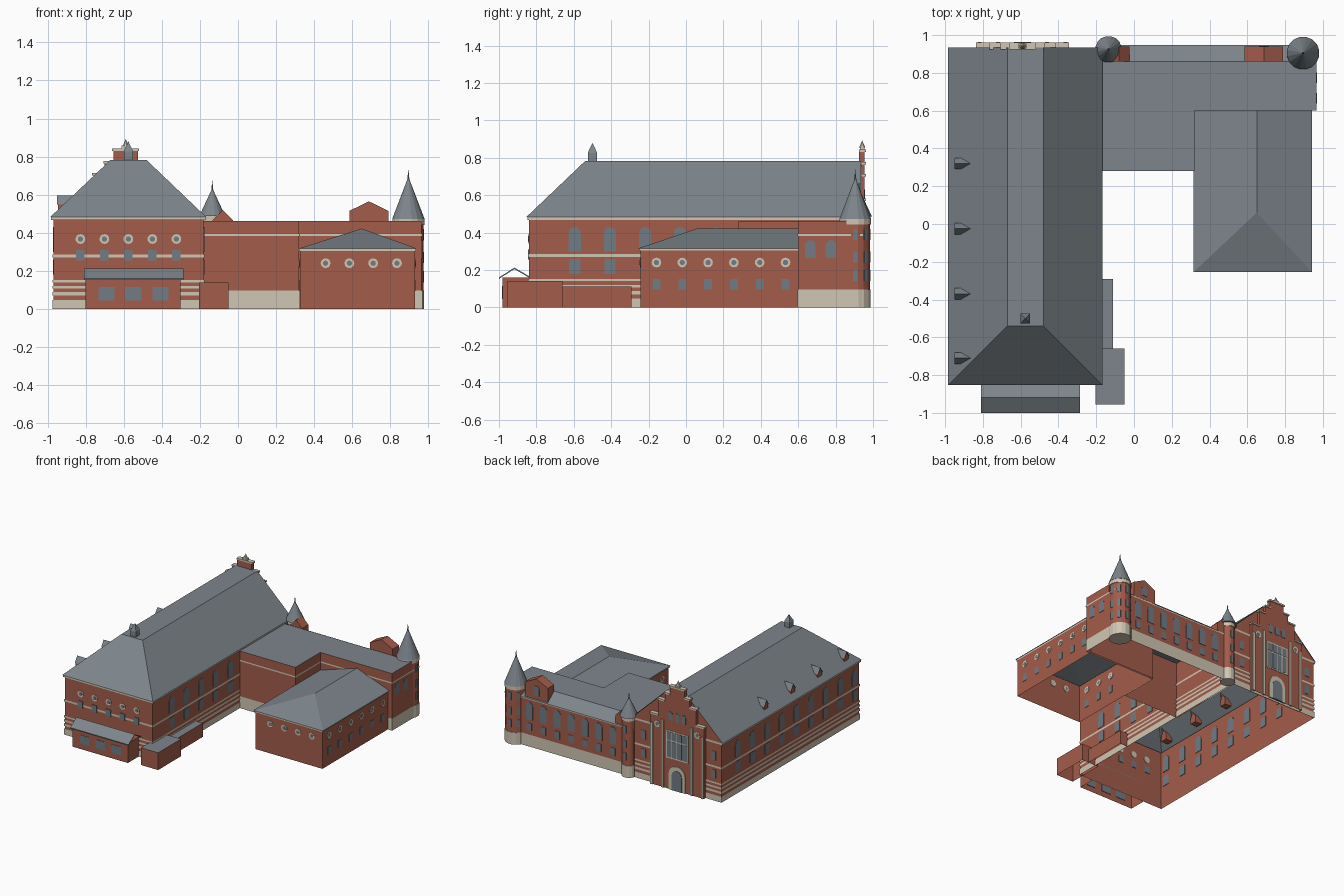
import bpy, bmesh
from math import sin, cos, pi

cube = bpy.data.objects.get("Cube")
if cube:
    bpy.data.objects.remove(cube)


def material(name, rgb):
    m = bpy.data.materials.new(name)
    m.use_nodes = True
    m.diffuse_color = (*rgb, 1)
    m.node_tree.nodes["Principled BSDF"].inputs["Base Color"].default_value = (*rgb, 1)
    return m


BRICK = material("brick red", (0.37, 0.108, 0.07))
SLATE = material("slate grey", (0.205, 0.235, 0.26))
STONE = material("cream stone", (0.63, 0.565, 0.455))
GLASS = material("window grey", (0.165, 0.2, 0.23))


def finish(bm, name, mat):
    bmesh.ops.recalc_face_normals(bm, faces=bm.faces)
    me = bpy.data.meshes.new(name)
    bm.to_mesh(me)
    bm.free()
    me.materials.append(mat)
    ob = bpy.data.objects.new(name, me)
    bpy.context.collection.objects.link(ob)
    return ob


def add_face(bm, pts):
    bm.faces.new([bm.verts.new(p) for p in pts])


def loft(bm, low, high, bottom=True, top=True):
    """Join two matching loops of 3D points, with optional end caps."""
    a, b = [[bm.verts.new(p) for p in loop] for loop in (low, high)]
    n = len(a)
    for i in range(n):
        j = (i + 1) % n
        bm.faces.new((a[i], a[j], b[j], b[i]))
    if bottom:
        bm.faces.new(a[::-1])
    if top:
        bm.faces.new(b)


def rect(x0, x1, y0, y1):
    return [(x0, y0), (x1, y0), (x1, y1), (x0, y1)]


def tube(bm, outline, z0, z1, bottom=False, top=False):
    loft(bm, [(x, y, z0) for x, y in outline], [(x, y, z1) for x, y in outline], bottom, top)


def block(name, outline, z0, z1, mat, bottom=False, top=False):
    bm = bmesh.new()
    tube(bm, outline, z0, z1, bottom, top)
    return finish(bm, name, mat)


def sheet(name, faces, mat):
    bm = bmesh.new()
    for f in faces:
        add_face(bm, f)
    bmesh.ops.remove_doubles(bm, verts=bm.verts, dist=0.0001)
    return finish(bm, name, mat)


# Wall frames: map (along, height, outward) to a point
def wall(x, y, angle):
    nx, ny = cos(angle), sin(angle)
    return lambda u, z, d: (x + nx * d + abs(ny) * u, y + ny * d + abs(nx) * u, z)


def east(c): return wall(c, 0, 0)
def north(c): return wall(0, c, pi / 2)
def west(c): return wall(c, 0, pi)
def south(c): return wall(0, c, -pi / 2)


def oblong(u, w, z0, z1):
    return [(u - w / 2, z0), (u + w / 2, z0), (u + w / 2, z1), (u - w / 2, z1)]


def arch(u, w, z0, z1):
    r = w / 2
    return [(u - r, z0), (u + r, z0)] + [
        (u + r * cos(k * pi / 6), z1 - r + r * sin(k * pi / 6)) for k in range(7)]


def disc(u, z, r):
    return [(u + r * cos(k * pi / 6), z + r * sin(k * pi / 6)) for k in range(12)]


def plates(name, frame, shapes, mat, d=0.003, back=-0.004):
    bm = bmesh.new()
    for s in shapes:
        loft(bm, [frame(u, z, back) for u, z in s], [frame(u, z, d) for u, z in s])
    return finish(bm, name, mat)


def round_windows(name, frame, us, z):
    plates(name + "_rings", frame, [disc(u, z, 0.026) for u in us], STONE)
    plates(name + "_panes", frame, [disc(u, z, 0.014) for u in us], GLASS, 0.005)


# Main hall
block("hall_walls", rect(-0.97, -0.18, -0.84, 0.93), 0, 0.48, BRICK)
trim = rect(-0.974, -0.176, -0.844, 0.934)
for z0, z1 in ((0, 0.047), (0.07, 0.088), (0.106, 0.121), (0.14, 0.153), (0.27, 0.285)):
    block("hall_band", trim, z0, z1, STONE)
block("hall_eave", rect(-0.981, -0.172, -0.848, 0.934), 0.468, 0.484, STONE)
ex0, ex1, ey0, ey1, ez = -0.985, -0.168, -0.853, 0.935, 0.484
tx0, tx1, ty, tz = -0.67, -0.48, -0.54, 0.782
a, b, c, d = [(x, y, ez) for x, y in rect(ex0, ex1, ey0, ey1)]
e, f, g, h = [(x, y, tz) for x, y in rect(tx0, tx1, ty, ey1)]
sheet("hall_roof", [(a, b, f, e), (b, c, g, f), (d, a, e, h), (e, f, g, h)], SLATE)
sheet("hall_gable_wall", [[(x, 0.93, z - 0.004) for x, _, z in (d, c, g, h)]], BRICK)

# Main hall windows
bays = [-0.783 + 0.188 * i for i in range(9)]
for side, frame, us in (("east", east(-0.18), bays[1:6]), ("west", west(-0.97), bays)):
    plates("hall_upper_windows_" + side, frame, [arch(u, 0.065, 0.3, 0.43) for u in us], GLASS)
    plates("hall_lower_windows_" + side, frame, [oblong(u, 0.06, 0.18, 0.26) for u in us], GLASS)
front_us = [-0.828 + 0.126 * i for i in range(5)]
round_windows("hall_front_round", south(-0.84), front_us, 0.367)
plates("hall_front_windows", south(-0.84), [oblong(u, 0.045, 0.255, 0.31) for u in front_us], GLASS, 0.006)

# Roof lantern
block("lantern_box", rect(-0.6, -0.552, -0.524, -0.476), 0.77, 0.828, SLATE, top=True)


def cone(name, x, y, r, z0, z1, mat, sides=16):
    bm = bmesh.new()
    ring = [(x + r * cos((k + .5) * 2 * pi / sides), y + r * sin((k + .5) * 2 * pi / sides), z0)
            for k in range(sides)]
    for k in range(sides):
        add_face(bm, (ring[k], ring[(k + 1) % sides], (x, y, z1)))
    add_face(bm, ring[::-1])
    bmesh.ops.remove_doubles(bm, verts=bm.verts, dist=0.0001)
    return finish(bm, name, mat)


cone("lantern_spire", -0.576, -0.5, 0.036, 0.826, 0.88, SLATE, 4)

# Small west dormers
for y in (-0.71, -0.37, -0.025, 0.32):
    prof = [(y - 0.027, 0.5), (y + 0.027, 0.5), (y + 0.027, 0.55), (y, 0.592), (y - 0.027, 0.55)]
    plates("dormer_wall", west(-0.945), [prof], BRICK, 0, -0.06)
    l, p, r = (y - 0.03, 0.548), (y, 0.597), (y + 0.03, 0.548)
    fr = west(-0.95)
    sheet("dormer_roof", [[fr(*l, 0), fr(*p, 0), fr(*p, -0.09), fr(*l, -0.05)],
                          [fr(*r, 0), fr(*p, 0), fr(*p, -0.09), fr(*r, -0.05)]], SLATE)

# Stepped back gable
cx = -0.59
steps = [(0.24, 0.57), (0.17, 0.70), (0.11, 0.765), (0.065, 0.83), (0, 0)]
z = 0
for (hw, top), (inner, _) in zip(steps, steps[1:]):
    block("gable_step", rect(cx - hw, cx + hw, 0.925, 0.955), z, top, BRICK, top=True)
    for s in (-1, 1):
        x0, x1 = sorted((cx + s * inner, cx + s * (hw + 0.006)))
        block("gable_cap", rect(x0, x1, 0.925, 0.962), top, top + 0.013, STONE, True, True)
    z = top
block("gable_crown", rect(cx - 0.022, cx + 0.022, 0.93, 0.955), 0.843, 0.858, STONE, True, True)
cone("gable_finial", cx, 0.942, 0.018, 0.855, 0.893, STONE, 8)
back = north(0.955)
plates("gable_pilasters", back, [oblong(cx + s * u, 0.02, 0, t) for s in (-1, 1)
                                 for u, t in ((0.13, 0.55), (0.228, 0.5))], STONE, 0.009)
plates("gable_window_frame", back, [oblong(cx, 0.2, 0.25, 0.475)], STONE)
plates("gable_window_panes", back, [oblong(cx + u, 0.04, q, q + t) for u in (-0.07, -0.023, 0.023, 0.07)
                                    for q, t in ((0.26, 0.13), (0.4, 0.065))], GLASS, 0.005)
plates("gable_door_surround", back, [arch(cx, 0.15, 0, 0.2)], STONE, 0.006)
plates("gable_door", back, [arch(cx, 0.09, 0, 0.165)], GLASS, 0.009)
plates("gable_attic_windows", back, [arch(cx + u, 0.035, 0.56, 0.63) for u in (-0.06, 0, 0.06)], GLASS)
round_windows("gable_round", back, (cx - 0.18, cx + 0.18), 0.5)
plates("gable_side_windows", north(0.93), [oblong(x, 0.04, q, q + 0.07) for x in (-0.9, -0.27)
                                           for q in (0.18, 0.33)], GLASS)

# Front porch
block("porch_walls", rect(-0.8, -0.303, -0.982, -0.84), 0, 0.16, BRICK, top=True)
ridge = [(-1.0, 0.16), (-0.918, 0.213), (-0.84, 0.168)]
bm = bmesh.new()
section = ridge + [(y, q - 0.008) for y, q in ridge[::-1]]
loft(bm, [(-0.81, y, q) for y, q in section], [(-0.286, y, q) for y, q in section])
finish(bm, "porch_roof", SLATE)
plates("porch_windows", south(-0.982), [oblong(x, 0.085, 0.045, 0.115) for x in (-0.69, -0.55, -0.407)], GLASS)

# Low side sheds
for name, box, t in (("front_shed", (-0.205, -0.05, -0.955, -0.66), 0.14),
                     ("side_shed", (-0.18, -0.112, -0.66, -0.292), 0.113)):
    block(name + "_walls", rect(*box), 0, t, BRICK)
    sheet(name + "_roof", [[(x, y, t) for x, y in rect(*box)]], SLATE)

# Rear range with its step in plan


def range_plan(yn, o=0):
    return [(-0.19, 0.28 - o), (0.32 + o, 0.28 - o), (0.32 + o, 0.6 - o),
            (0.965 + o, 0.6 - o), (0.965 + o, yn + o), (-0.19, yn + o)]


block("range_walls", range_plan(0.94), 0, 0.39, BRICK)
block("range_base", range_plan(0.94, 0.004), 0, 0.097, STONE)
block("range_band", range_plan(0.94, 0.005), 0.382, 0.393, STONE)
block("range_upper_walls", range_plan(0.86), 0.39, 0.462, BRICK)
sheet("range_flat_roof", [[(x, y, 0.462) for x, y in range_plan(0.86)]], SLATE)
sheet("range_back_slope", [[(-0.17, 0.947, 0.392), (0.967, 0.947, 0.392),
                            (0.967, 0.86, 0.463), (-0.17, 0.86, 0.463)]], SLATE)
range_us = [0.0 + 0.125 * i for i in range(7)]
plates("range_tall_windows", north(0.94), [arch(u, 0.06, 0.22, 0.36) for u in range_us], GLASS)
plates("range_low_windows", north(0.94), [oblong(u, 0.045, 0.13, 0.19) for u in range_us], GLASS)
plates("range_end_windows", east(0.965), [arch(u, 0.056, 0.265, 0.36) for u in (0.665, 0.775)], GLASS)

# Brick gablets on the rear range
for x0, x1, eave, peak in ((0.585, 0.79, 0.515, 0.565), (-0.135, -0.025, 0.465, 0.52)):
    m = (x0 + x1) / 2
    plates("gablet", north(0.94), [[(x0, 0.39), (x1, 0.39), (x1, eave), (m, peak), (x0, eave)]],
           BRICK, 0, -0.08)
plates("gablet_window", north(0.94), [arch(0.687, 0.05, 0.43, 0.51)], GLASS)

# East wing
block("wing_walls", rect(0.326, 0.93, -0.243, 0.61), 0, 0.31, BRICK)
block("wing_eave", rect(0.32, 0.936, -0.25, 0.6), 0.303, 0.316, STONE)
a, b, c, d = [(x, y, 0.316) for x, y in rect(0.315, 0.942, -0.255, 0.6)]
e, f = (0.65, 0.06, 0.422), (0.65, 0.6, 0.422)
sheet("wing_roof", [(a, b, e), (b, c, f, e), (d, a, e, f)], SLATE)
wing_us = [-0.158 + 0.138 * i for i in range(6)]
for side, frame, us in (("east", east(0.93), wing_us), ("west", west(0.326), wing_us[:3])):
    round_windows("wing_round_" + side, frame, us, 0.24)
    plates("wing_low_windows_" + side, frame, [oblong(u, 0.042, 0.095, 0.152) for u in us], GLASS)
round_windows("wing_front_round", south(-0.243), [0.46 + 0.125 * i for i in range(4)], 0.24)

# Round corner towers
for name, x, y, r, cr, z0, z1, angles in (
        ("small_tower", -0.135, 0.925, 0.052, 0.07, 0.487, 0.635, (90,)),
        ("large_tower", 0.895, 0.905, 0.08, 0.087, 0.472, 0.695, (0, 45, 90, 135))):
    def circle(q):
        return [(x + q * cos((k + .5) * pi / 8), y + q * sin((k + .5) * pi / 8)) for k in range(16)]
    block(name + "_shaft", circle(r), 0, z0, BRICK)
    block(name + "_base", circle(r + 0.004), 0, 0.097, STONE, True, True)
    block(name + "_cornice", circle(r + 0.005), z0 - 0.03, z0, STONE, True, True)
    cone(name + "_spire", x, y, cr, z0, z1, SLATE)
    cone(name + "_spike", x, y, 0.007, z1 - 0.02, z1 + 0.042, SLATE, 6)
    for deg in angles:
        t = deg * pi / 180
        n, s = cos(t), sin(t)
        fr = lambda u, q, o: (x + n * (r * 0.98 + o) - s * u, y + s * (r * 0.98 + o) + n * u, q)
        plates(name + "_windows", fr, [oblong(0, 0.024, q, q + 0.06) for q in (0.14, 0.24, 0.36)], GLASS)
